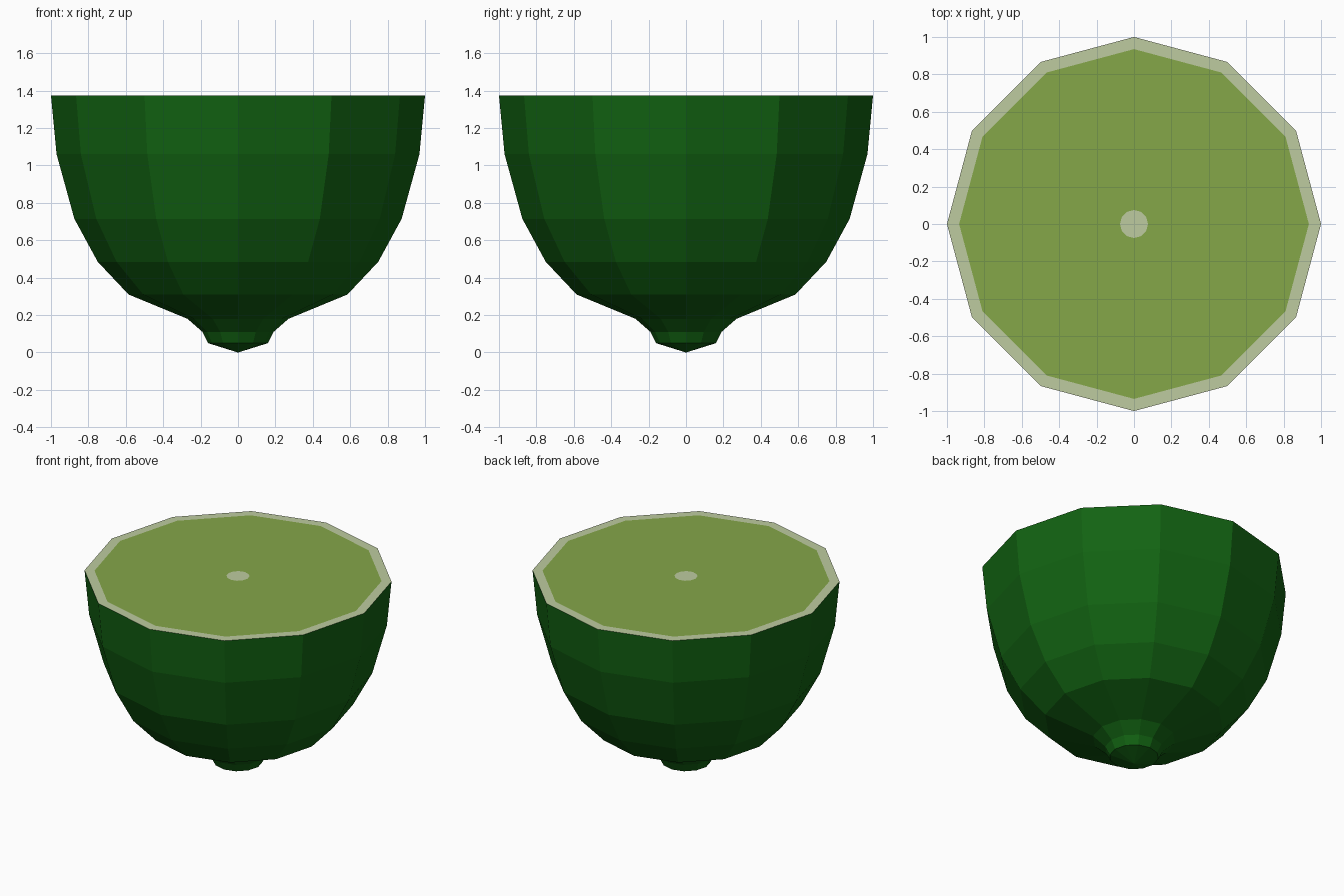
import bpy
import bmesh
from math import cos, sin, tau

cube = bpy.data.objects.get("Cube")
if cube:
    bpy.data.objects.remove(cube, do_unlink=True)

SIDES = 12
TOP = 1.375


def material(name, rgb):
    mat = bpy.data.materials.new(name)
    mat.use_nodes = True
    color = (*rgb, 1)
    mat.diffuse_color = color
    mat.node_tree.nodes["Principled BSDF"].inputs["Base Color"].default_value = color
    return mat


rind_green = material("rind green", (0.006, 0.125, 0.006))
pale_pith = material("pale pith", (0.51, 0.60, 0.35))
flesh_green = material("flesh green", (0.235, 0.385, 0.066))


def ring(bm, radius, z):
    return [bm.verts.new((radius * cos(tau * i / SIDES), radius * sin(tau * i / SIDES), z))
            for i in range(SIDES)]


def bridge(bm, lower, upper, mat_index):
    for i in range(SIDES):
        j = (i + 1) % SIDES
        face = bm.faces.new((lower[i], lower[j], upper[j], upper[i]))
        face.material_index = mat_index


# Rind profile from the stem tip up to the cut rim: (radius, height)
profile = [(0.16, 0.05), (0.19, 0.11), (0.27, 0.18), (0.585, 0.31),
           (0.75, 0.485), (0.875, 0.715), (0.97, 1.06), (1.0, TOP)]

bm = bmesh.new()
rings = [ring(bm, r, z) for r, z in profile]
for lower, upper in zip(rings, rings[1:]):
    bridge(bm, lower, upper, 0)

# Pointed stem end
tip = bm.verts.new((0, 0, 0))
for i in range(SIDES):
    bm.faces.new((tip, rings[0][(i + 1) % SIDES], rings[0][i]))

# Cut face: pith border, flesh, central core
flesh_edge = ring(bm, 0.935, TOP)
core_edge = ring(bm, 0.075, TOP)
bridge(bm, rings[-1], flesh_edge, 1)
bridge(bm, flesh_edge, core_edge, 2)
bm.faces.new(core_edge).material_index = 1

bmesh.ops.recalc_face_normals(bm, faces=bm.faces)
mesh = bpy.data.meshes.new("halved_fruit")
bm.to_mesh(mesh)
bm.free()
for mat in (rind_green, pale_pith, flesh_green):
    mesh.materials.append(mat)
fruit = bpy.data.objects.new("halved_fruit", mesh)
bpy.context.collection.objects.link(fruit)
